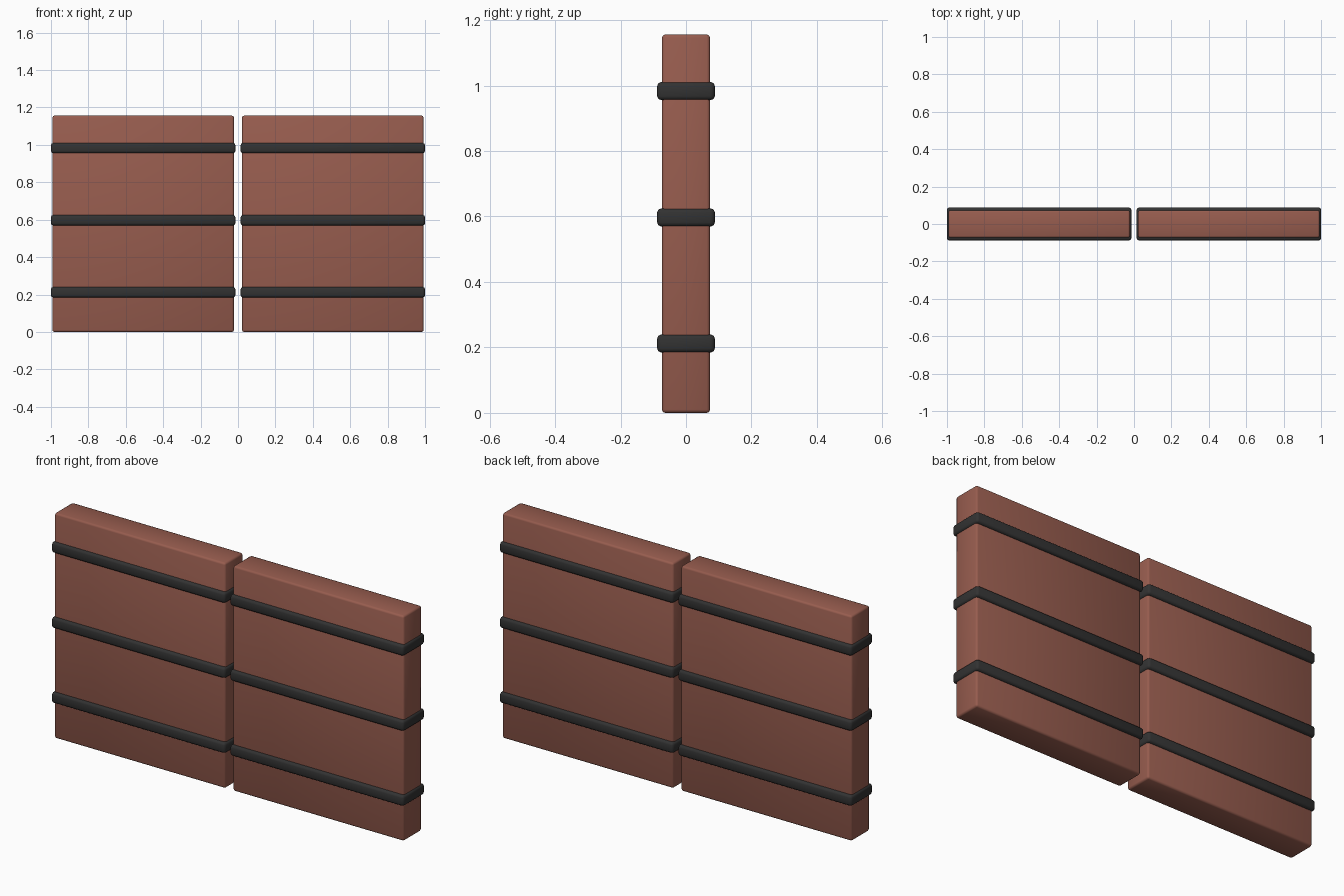
import bpy

if "Cube" in bpy.data.objects:
    bpy.data.objects.remove(bpy.data.objects["Cube"])


def material(name, color):
    m = bpy.data.materials.new(name)
    m.diffuse_color = (*color, 1.0)
    m.use_nodes = True
    m.node_tree.nodes["Principled BSDF"].inputs["Base Color"].default_value = m.diffuse_color
    return m


BROWN = material("red_brown_panel", (0.31, 0.108, 0.077))
DARK = material("dark_grey_strap", (0.032, 0.032, 0.032))


def rounded_box(name, center, size, bevel, mat):
    bpy.ops.mesh.primitive_cube_add(size=1, location=center)
    ob = bpy.context.object
    ob.name = name
    ob.scale = size
    bpy.ops.object.transform_apply(location=False, rotation=False, scale=True)
    mod = ob.modifiers.new("rounded_edges", 'BEVEL')
    mod.width = bevel
    mod.segments = 2
    ob.data.materials.append(mat)
    bpy.ops.object.shade_smooth()
    return ob


# Two panels side by side, each wrapped by three straps
HEIGHT = 1.156
for side, sx in (("left", -1), ("right", 1)):
    x = sx * 0.507
    rounded_box(f"{side}_panel", (x, 0, HEIGHT / 2), (0.97, 0.147, HEIGHT), 0.01, BROWN)
    for level, z in (("lower", 0.212), ("middle", 0.597), ("upper", 0.983)):
        rounded_box(f"{side}_{level}_strap", (x, 0, z), (0.986, 0.176, 0.055), 0.012, DARK)
